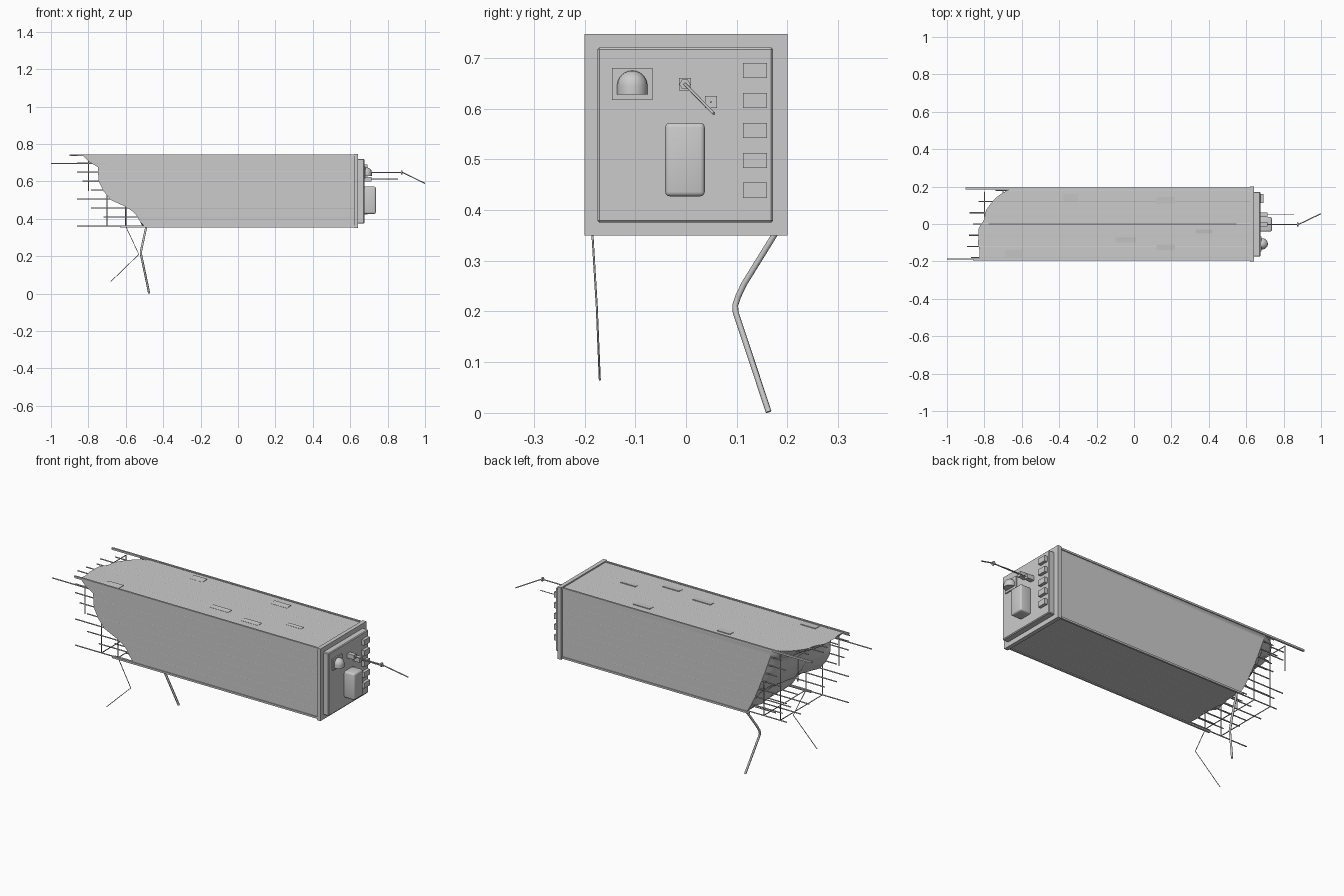
import bpy, bmesh, math, random
from mathutils import Vector

if "Cube" in bpy.data.objects:
    bpy.data.objects.remove(bpy.data.objects["Cube"])

random.seed(4)
grey = bpy.data.materials.new("plain grey")
grey.diffuse_color = (0.6, 0.6, 0.6, 1)
grey.use_nodes = True
grey.node_tree.nodes["Principled BSDF"].inputs["Base Color"].default_value = grey.diffuse_color

W, Z0, Z1, X1 = 0.19, 0.36, 0.74, 0.63   # beam half width, bottom, top, sound end


def finish(name, bm, smooth=False):
    bmesh.ops.recalc_face_normals(bm, faces=bm.faces)
    me = bpy.data.meshes.new(name)
    bm.to_mesh(me)
    bm.free()
    ob = bpy.data.objects.new(name, me)
    bpy.context.collection.objects.link(ob)
    me.materials.append(grey)
    if smooth:
        bpy.context.view_layer.objects.active = ob
        ob.select_set(True)
        bpy.ops.object.shade_smooth_by_angle(angle=math.radians(35))
        ob.select_set(False)
    return ob


def box(name, lo, hi, bevel=0, segments=1):
    bm = bmesh.new()
    bmesh.ops.create_cube(bm, size=1)
    lo, hi = Vector(lo), Vector(hi)
    for v in bm.verts:
        v.co = (lo + hi) / 2 + v.co * (hi - lo)
    if bevel:
        bmesh.ops.bevel(bm, geom=bm.edges[:], offset=bevel, segments=segments,
                        profile=0.5, affect='EDGES')
    return finish(name, bm, bevel > 0)


def rods(name, paths, radius, closed=False):
    cu = bpy.data.curves.new(name, 'CURVE')
    cu.dimensions = '3D'
    cu.bevel_depth, cu.bevel_resolution, cu.use_fill_caps = radius, 1, True
    for path in paths:
        sp = cu.splines.new('POLY')
        sp.points.add(len(path) - 1)
        for p, c in zip(sp.points, path):
            p.co = (*c, 1)
        sp.use_cyclic_u = closed
    ob = bpy.data.objects.new(name, cu)
    bpy.context.collection.objects.link(ob)
    cu.materials.append(grey)
    bpy.context.view_layer.objects.active = ob
    ob.select_set(True)
    bpy.ops.object.convert(target='MESH')
    bpy.context.object.select_set(False)


# Broken end outline on the front wall: (z, x)
TEAR = [(0.36, -0.50), (0.38, -0.52), (0.43, -0.55), (0.465, -0.60), (0.50, -0.68),
        (0.55, -0.72), (0.60, -0.745), (0.68, -0.75), (0.70, -0.79), (0.74, -0.83)]


def tear(z):
    for (a, xa), (b, xb) in zip(TEAR, TEAR[1:]):
        if z <= b:
            return xa + (xb - xa) * max(0, (z - a) / (b - a))
    return TEAR[-1][1]


def break_x(y, z):
    u, h = (y + W) / (2 * W), (z - Z0) / (Z1 - Z0)
    w = u ** 4
    near, far = tear(z), -0.50 - 0.16 * h ** 0.8
    inside = math.sin(math.pi * min(1, max(0, u))) * math.sin(math.pi * min(1, max(0, h)))
    ripple = 0.012 * math.sin(31 * y + 9 * z) + 0.006 * math.sin(70 * y)
    return near * (1 - w) + far * w + ripple * (1 - w) * u ** 0.5 + 0.05 * inside


# Beam with a ragged broken end
N = 24
bm = bmesh.new()
g = []
for i in range(N + 1):
    y = -W + 2 * W * i / N
    g.append([bm.verts.new((break_x(y, z), y, z))
              for z in (Z0 + (Z1 - Z0) * j / N for j in range(N + 1))])
for i in range(N):
    for j in range(N):
        bm.faces.new((g[i][j], g[i + 1][j], g[i + 1][j + 1], g[i][j + 1]))
rim = ([g[i][0] for i in range(N)] + [g[N][j] for j in range(N)] +
       [g[i][N] for i in range(N, 0, -1)] + [g[0][j] for j in range(N, 0, -1)])
far = [bm.verts.new((X1, v.co.y, v.co.z)) for v in rim]
for k in range(len(rim)):
    n = (k + 1) % len(rim)
    bm.faces.new((rim[k], rim[n], far[n], far[k]))
bm.faces.new(far)
finish("broken_beam", bm, True)

# Corner rails
for name, y, z, x in (("top_front_rail", -W, Z1, -0.86), ("top_back_rail", W, Z1, -0.90),
                      ("bottom_front_rail", -W, Z0, -0.63), ("bottom_back_rail", W, Z0, -0.52)):
    box(name, (x, y - 0.005, z - 0.005), (X1, y + 0.005, z + 0.005))

# Lengthwise reinforcing bars, barely showing through the walls
R = 0.003
D = R - 0.0006
bars = []
for k in range(7):
    y = -0.18 + 0.06 * k
    for z in (Z0 + D, Z1 - D):
        reach = random.uniform(0.04, 0.10) if z > 0.5 else random.uniform(0.08, 0.26)
        bars.append([(max(-0.91, break_x(y, z) - reach), y, z), (X1, y, z)])
    z = 0.70 - 0.0485 * k
    for y in (-W + D, W - D):
        reach = random.uniform(0.05, 0.12) if z > 0.55 else random.uniform(0.08, 0.24)
        bars.append([(max(-0.86, break_x(y, z) - reach), y, z), (X1, y, z)])
bars.append([(-1.0, -W + D, 0.695), (-0.7, -W + D, 0.695)])
bars.append([(-0.86, -W + D, Z0 + D), (-0.5, -W + D, Z0 + D)])
rods("lengthwise_bars", bars, R)

# Cross hoops, showing on alternate walls
hoops = []
for k in range(-7, 6):
    x = k * 0.1
    yf = -W + (D if k in (-7, -6, -1, 0, 4, 5) else 0.012)
    yb = W - (D if k in (-4, -3, 1, 2) else 0.012)
    hoops.append([(x, yf, Z0 + D), (x, yb, Z0 + D), (x, yb, Z1 - D), (x, yf, Z1 - D)])
rods("cross_hoops", hoops, R, True)
rods("snapped_hoop", [[(-0.8, -W + D, 0.55), (-0.8, -W + D, Z1 - D), (-0.8, 0.17, Z1 - D),
                       (-0.8, 0.17, 0.60)]], R)

# Loose chips on the top face
for x, y, w, d in ((-0.69, -0.18, 0.09, 0.04), (0.12, -0.14, 0.1, 0.03), (0.12, 0.11, 0.1, 0.035),
                   (-0.10, -0.10, 0.11, 0.03), (0.33, -0.05, 0.09, 0.02), (-0.38, 0.12, 0.08, 0.04)):
    chip = box("surface_chip", (x, y, Z1 - 0.002), (x + w, y + d, Z1 + 0.001))
    for v in chip.data.vertices:
        if v.co.y > y + d / 2 and v.co.z > Z1:
            v.co.z += 0.003

# Bent bar and thin wire hanging from the broken end
rods("bent_bar", [[(-0.49, 0.18, 0.36), (-0.513, 0.115, 0.255), (-0.518, 0.103, 0.23),
                   (-0.519, 0.097, 0.212), (-0.516, 0.098, 0.198), (-0.475, 0.163, 0.002)]], 0.006)
rods("hanging_wire", [[(-0.60, -0.185, 0.36), (-0.53, -0.176, 0.21), (-0.68, -0.17, 0.065)]], 0.002)

# End frame and panel
box("end_frame", (0.62, -0.2, 0.35), (0.642, 0.2, 0.747))
box("end_panel", (0.63, -0.175, 0.375), (0.675, 0.172, 0.721), 0.004)

# Equipment on the panel
box("equipment_box", (0.67, -0.041, 0.427), (0.737, 0.037, 0.572), 0.009, 3)
for k in range(5):
    z = 0.675 - 0.059 * k
    box("side_block", (0.67, 0.112, z - 0.015), (0.692, 0.16, z + 0.015))
box("lamp_plate", (0.67, -0.146, 0.617), (0.682, -0.066, 0.68))

# Domed lamp
bm = bmesh.new()
prof = [(0, 0.628), (0.03, 0.628), (0.03, 0.645)]
prof += [(0.03 * math.cos(a), 0.645 + 0.03 * math.sin(a))
         for a in (math.pi / 2 * k / 6 for k in range(1, 7))]
verts = [bm.verts.new((0.686 + r, -0.106, z)) for r, z in prof]
edges = [bm.edges.new(p) for p in zip(verts, verts[1:])]
bmesh.ops.spin(bm, geom=verts + edges, cent=(0.686, -0.106, 0), axis=(0, 0, 1),
               angle=2 * math.pi, steps=20)
bmesh.ops.remove_doubles(bm, verts=bm.verts, dist=0.0005)
finish("domed_lamp", bm, True)

# Antennas with square mounts and collar
for y, z in ((-0.002, 0.648), (0.049, 0.613)):
    box("antenna_mount", (0.67, y - 0.012, z - 0.012), (0.715, y + 0.012, z + 0.012))
rods("long_antenna", [[(0.68, -0.002, 0.648), (0.88, -0.002, 0.648), (0.999, 0.055, 0.59)]], 0.003)
rods("short_antenna", [[(0.68, 0.049, 0.613), (0.855, 0.049, 0.613)]], 0.002)
rods("antenna_collar", [[(0.872, -0.002, 0.648), (0.88, -0.002, 0.648)]], 0.011)
